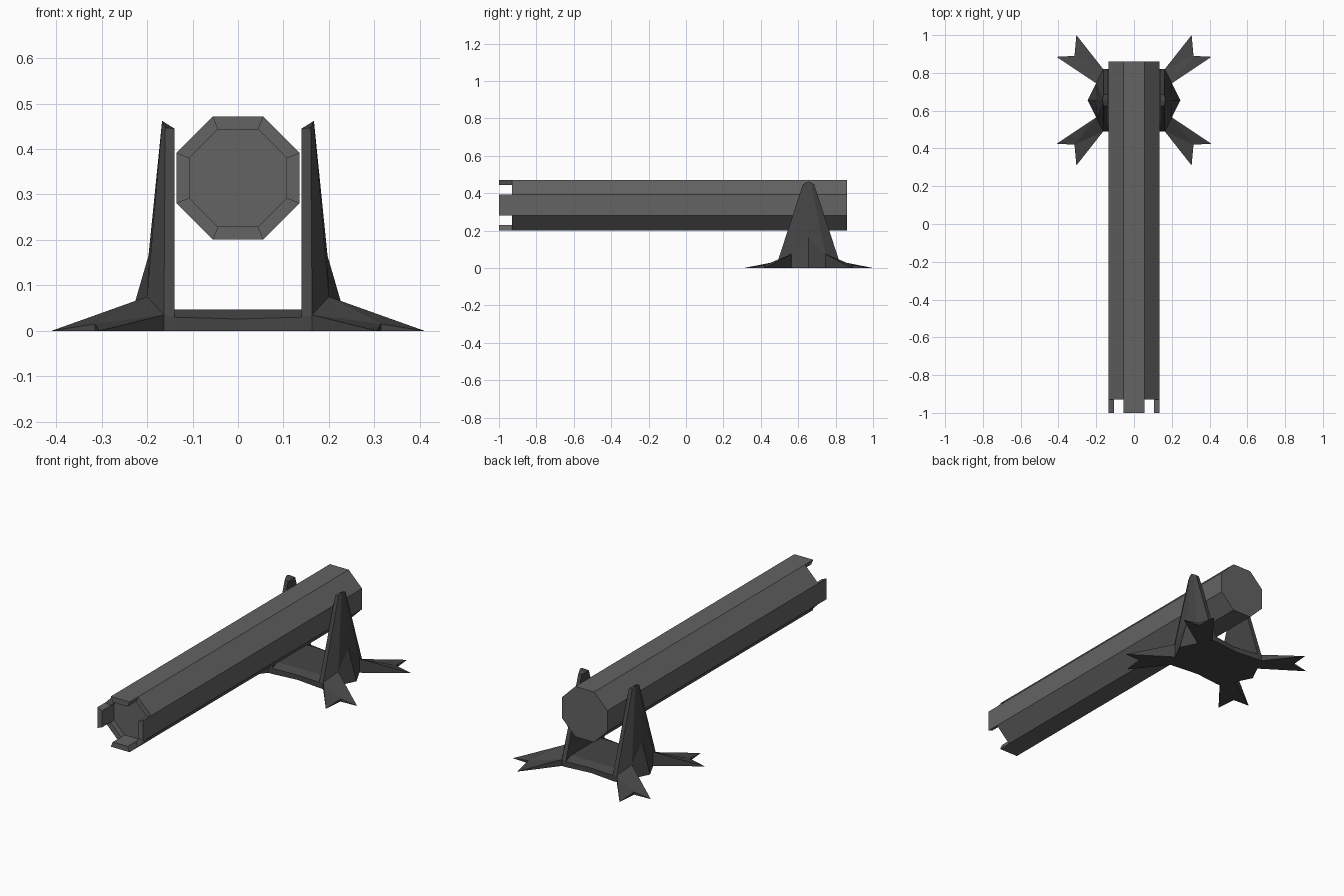
import bpy
import bmesh
from math import cos, sin, radians

cube = bpy.data.objects.get("Cube")
if cube:
    bpy.data.objects.remove(cube, do_unlink=True)


def make_material(name, value):
    mat = bpy.data.materials.new(name)
    colour = (value, value, value, 1)
    mat.diffuse_color = colour
    mat.use_nodes = True
    shader = mat.node_tree.nodes["Principled BSDF"]
    shader.inputs["Base Color"].default_value = colour
    shader.inputs["Roughness"].default_value = 0.8
    return mat


def make_object(name, bm, mat, location):
    bmesh.ops.recalc_face_normals(bm, faces=bm.faces[:])
    mesh = bpy.data.meshes.new(name)
    bm.to_mesh(mesh)
    bm.free()
    mesh.materials.append(mat)
    obj = bpy.data.objects.new(name, mesh)
    obj.location = location
    bpy.context.collection.objects.link(obj)
    return obj


barrel_grey = make_material("mid grey metal", 0.125)
stand_grey = make_material("dark grey metal", 0.06)

# Barrel: octagonal tube with a shallow recess and four muzzle prongs
SIDES = 8
STEP = radians(360 / SIDES)
bm = bmesh.new()


def ring(apothem, y):
    radius = apothem / cos(STEP / 2)
    angles = [STEP * (i + 0.5) for i in range(SIDES)]
    return [bm.verts.new((radius * cos(a), y, radius * sin(a))) for a in angles]


def bridge(first, second):
    faces = []
    for i in range(SIDES):
        j = (i + 1) % SIDES
        faces.append(bm.faces.new((first[i], first[j], second[j], second[i])))
    return faces


back = ring(0.135, 0.86)
front = ring(0.135, -0.93)
lip = ring(0.107, -0.93)
recess = ring(0.107, -0.9)
bm.faces.new(back)
bridge(back, front)
rim = bridge(front, lip)
bridge(lip, recess)
bm.faces.new(recess)
bmesh.ops.recalc_face_normals(bm, faces=bm.faces[:])
prongs = bmesh.ops.extrude_discrete_faces(bm, faces=rim[1::2])["faces"]
prong_verts = list({v for f in prongs for v in f.verts})
bmesh.ops.translate(bm, verts=prong_verts, vec=(0, -0.07, 0))
make_object("barrel", bm, barrel_grey, (0, 0, 0.336))

# Stand: one quarter (upright, forked foot, cross plate), mirrored twice
bm = bmesh.new()
points = {
    # upright: inner edge, outer edge, shoulder and middle rib
    "inner_base": (0.14, -0.165, 0), "inner_low": (0.14, -0.165, 0.03),
    "inner_top": (0.14, -0.03, 0.445), "inner_mid_top": (0.14, 0, 0.445),
    "outer_base": (0.163, -0.165, 0), "outer_low": (0.163, -0.165, 0.035),
    "outer_top": (0.16, -0.03, 0.447),
    "shoulder_base": (0.2, -0.09, 0), "shoulder_low": (0.2, -0.09, 0.075),
    "shoulder_top": (0.165, -0.012, 0.458),
    "rib_base": (0.245, 0, 0), "rib_low": (0.197, 0, 0.165),
    "rib_top": (0.167, 0, 0.462),
    # forked foot
    "front_tip": (0.305, -0.345, 0), "side_tip": (0.41, -0.23, 0),
    "notch_base": (0.315, -0.235, 0), "notch_top": (0.315, -0.235, 0.015),
    # cross plate
    "plate_corner": (0.14, -0.12, 0.047), "plate_end": (0.14, 0, 0.047),
    "plate_front": (0, -0.12, 0.047), "plate_middle": (0, 0, 0.047),
    "edge_top": (0, -0.15, 0.026), "edge_base": (0, -0.15, 0),
    "floor_middle": (0, 0, 0),
}
verts = {name: bm.verts.new(co) for name, co in points.items()}
faces = [
    # upright
    "inner_base outer_base outer_low inner_low",
    "inner_low outer_low outer_top inner_top",
    "outer_low shoulder_low shoulder_top outer_top",
    "shoulder_low rib_low rib_top shoulder_top",
    "shoulder_base rib_base rib_low shoulder_low",
    "inner_top outer_top shoulder_top rib_top inner_mid_top",
    "inner_low inner_top inner_mid_top plate_end plate_corner",
    # foot
    "outer_low shoulder_low notch_top",
    "outer_low notch_top front_tip",
    "shoulder_low side_tip notch_top",
    "outer_base outer_low front_tip",
    "shoulder_base shoulder_low side_tip",
    "notch_base notch_top front_tip",
    "notch_base notch_top side_tip",
    # cross plate and underside
    "plate_corner plate_front plate_middle plate_end",
    "inner_low plate_corner plate_front edge_top",
    "inner_base inner_low edge_top edge_base",
    "edge_base inner_base outer_base front_tip notch_base side_tip "
    "shoulder_base rib_base floor_middle",
]
for names in faces:
    bm.faces.new([verts[n] for n in names.split()])
stand = make_object("stand", bm, stand_grey, (0, 0.655, 0))
# the open quarter has no inside, so orient it by its underside
if min(stand.data.polygons, key=lambda p: p.center.z).normal.z > 0:
    stand.data.flip_normals()
mirror = stand.modifiers.new("mirror quarters", "MIRROR")
mirror.use_axis = (True, True, False)
mirror.use_clip = True
